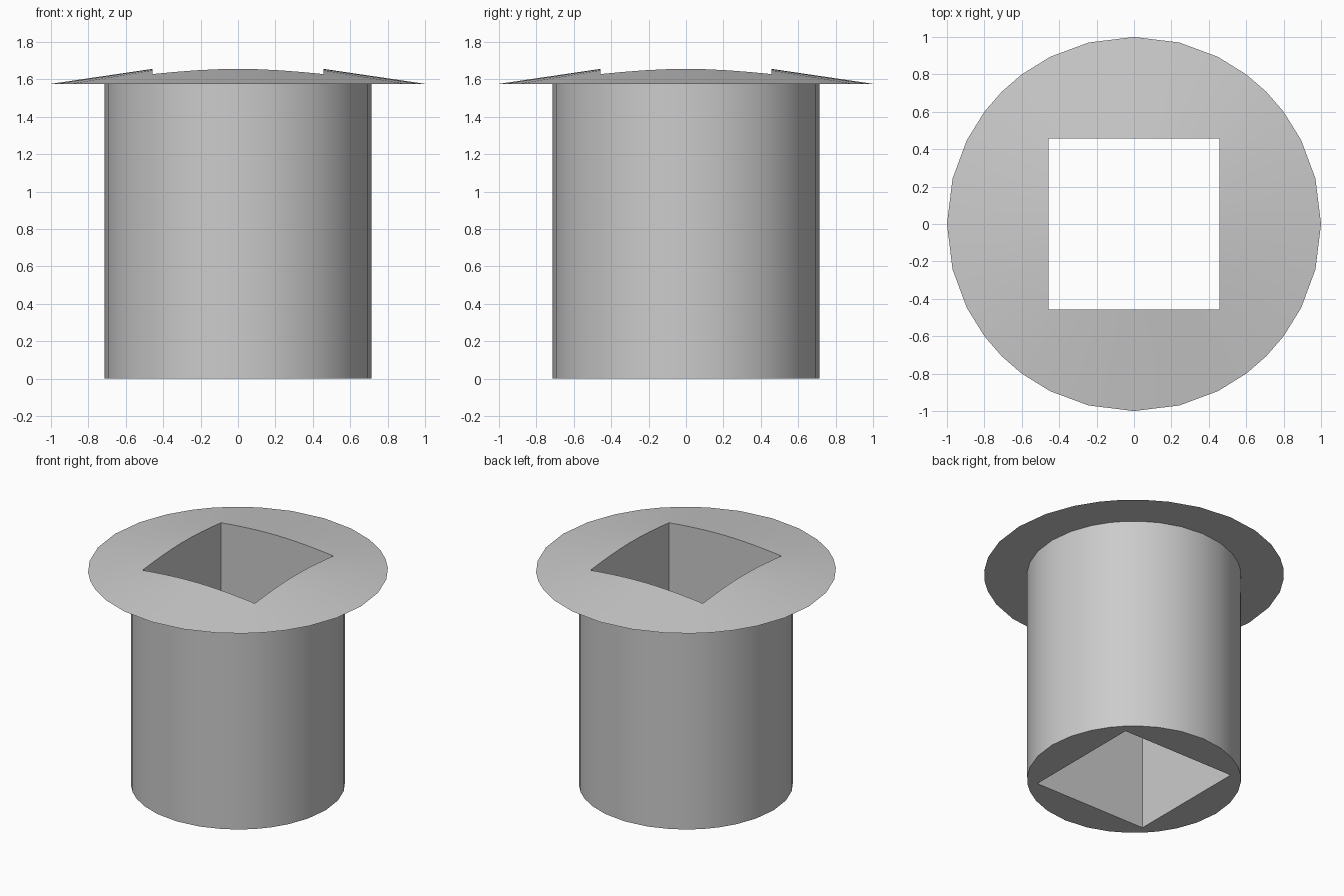
import bpy
import bmesh
import math
from mathutils import Vector

cube = bpy.data.objects.get("Cube")
if cube:
    bpy.data.objects.remove(cube, do_unlink=True)

HEIGHT = 1.576      # underside of the flange
APEX_RISE = 0.147   # rise of the cone from rim to imaginary apex
BODY_R = 0.713
HOLE = 0.457        # half width of the square hole
STEPS = 8           # segments along each side of the square

# Unit square outline, counter-clockwise, evenly divided
outline = []
for side in range(4):
    turn = side * math.pi / 2
    c, s = round(math.cos(turn)), round(math.sin(turn))
    for i in range(STEPS):
        t = -1 + 2 * i / STEPS
        outline.append(Vector((c - s * t, s + c * t, 0)))


def square_ring(bm, height):
    """Ring of vertices around the hole; height is a function of radius."""
    points = [p * HOLE for p in outline]
    return [bm.verts.new((p.x, p.y, height(p.length))) for p in points]


def round_ring(bm, radius, z):
    """Circle whose points line up radially with the square."""
    points = [p.normalized() * radius for p in outline]
    return [bm.verts.new((p.x, p.y, z)) for p in points]


def bridge(bm, a, b):
    n = len(a)
    for i in range(n):
        j = (i + 1) % n
        bm.faces.new((a[i], a[j], b[j], b[i]))


# Grey material
grey = bpy.data.materials.new("plain grey")
grey.use_nodes = True
colour = (0.6, 0.6, 0.6, 1)
grey.diffuse_color = colour
grey.node_tree.nodes["Principled BSDF"].inputs["Base Color"].default_value = colour

# Sleeve: conical flange, round body and square through-hole as one closed shell
bm = bmesh.new()
rings = [
    square_ring(bm, lambda r: HEIGHT + (1 - r) * APEX_RISE),
    round_ring(bm, 1, HEIGHT),
    round_ring(bm, BODY_R, HEIGHT),
    round_ring(bm, BODY_R, 0),
    square_ring(bm, lambda r: 0),
]
for k, ring in enumerate(rings):
    bridge(bm, ring, rings[(k + 1) % len(rings)])
bmesh.ops.recalc_face_normals(bm, faces=bm.faces)

mesh = bpy.data.meshes.new("flanged_sleeve")
bm.to_mesh(mesh)
bm.free()
mesh.materials.append(grey)
sleeve = bpy.data.objects.new("flanged_sleeve", mesh)
bpy.context.collection.objects.link(sleeve)

# Smooth the round walls, keep the rims and hole edges sharp
bpy.ops.object.select_all(action="DESELECT")
sleeve.select_set(True)
bpy.context.view_layer.objects.active = sleeve
bpy.ops.object.shade_smooth_by_angle(angle=math.radians(30))
